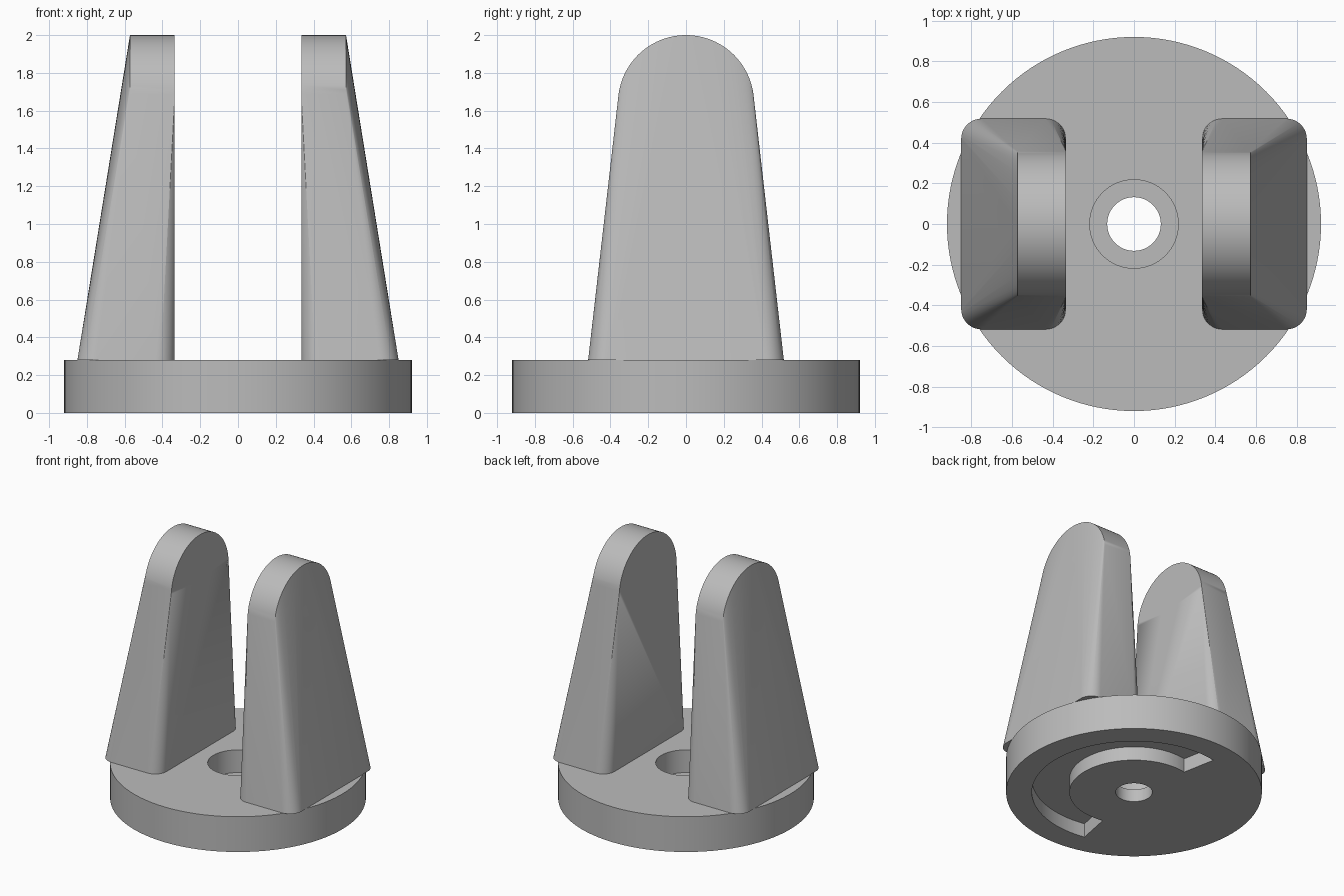
import bpy, bmesh
from math import sin, cos, pi, radians
from mathutils import Matrix, Vector

cube = bpy.data.objects.get("Cube")
if cube:
    bpy.data.objects.remove(cube, do_unlink=True)

grey = bpy.data.materials.new("light grey")
grey.use_nodes = True
grey.diffuse_color = (0.5, 0.5, 0.5, 1)
grey.node_tree.nodes["Principled BSDF"].inputs["Base Color"].default_value = (0.5, 0.5, 0.5, 1)

BASE_TOP = 0.28


def to_object(name, bm):
    bmesh.ops.recalc_face_normals(bm, faces=bm.faces)
    mesh = bpy.data.meshes.new(name)
    bm.to_mesh(mesh)
    bm.free()
    mesh.materials.append(grey)
    obj = bpy.data.objects.new(name, mesh)
    bpy.context.collection.objects.link(obj)
    return obj


def cylinder(name, radius, z0, z1, segments=64, along_x=False):
    bm = bmesh.new()
    bmesh.ops.create_cone(bm, cap_ends=True, segments=segments, radius1=radius, radius2=radius,
                          depth=z1 - z0, matrix=Matrix.Translation((0, 0, (z0 + z1) / 2)))
    if along_x:
        bm.transform(Matrix.Rotation(pi / 2, 4, "Y"))
    return to_object(name, bm)


def cut(obj, *cutters):
    bpy.context.view_layer.objects.active = obj
    for c in cutters:
        mod = obj.modifiers.new("cut", "BOOLEAN")
        mod.operation, mod.solver, mod.object = "DIFFERENCE", "EXACT", c
        bpy.ops.object.modifier_apply(modifier=mod.name)
        bpy.data.objects.remove(c, do_unlink=True)


def smooth(obj):
    bpy.ops.object.select_all(action="DESELECT")
    obj.select_set(True)
    bpy.context.view_layer.objects.active = obj
    bpy.ops.object.shade_smooth_by_angle(angle=radians(30))


def arc_groove(name, r0, r1, half_angle, z0, z1, steps=64):
    # C-shaped channel, open towards -x
    angles = [half_angle * (2 * i / steps - 1) for i in range(steps + 1)]
    ring = [(r1 * cos(a), r1 * sin(a), z0) for a in angles]
    ring += [(r0 * cos(a), r0 * sin(a), z0) for a in reversed(angles)]
    bm = bmesh.new()
    face = bm.faces.new([bm.verts.new(p) for p in ring])
    up = bmesh.ops.extrude_face_region(bm, geom=[face])["geom"]
    bmesh.ops.translate(bm, vec=(0, 0, z1 - z0),
                        verts=[v for v in up if isinstance(v, bmesh.types.BMVert)])
    return to_object(name, bm)


def arm(name, side):
    # Hull between a rounded rectangular foot and a round lug
    inner, foot_outer, lug_outer, half_y, corner = 0.335, 0.85, 0.572, 0.518, 0.1
    lug_z, lug_r = 1.64, 0.36
    points = []
    for cx, cy, start in ((foot_outer - corner, half_y - corner, 0),
                          (inner + corner, half_y - corner, 1),
                          (inner + corner, corner - half_y, 2),
                          (foot_outer - corner, corner - half_y, 3)):
        for i in range(13):
            a = (start + i / 12) * pi / 2
            points.append((cx + corner * cos(a), cy + corner * sin(a), BASE_TOP))
    for x in (inner, lug_outer):
        for i in range(96):
            a = 2 * pi * i / 96
            points.append((x, lug_r * cos(a), lug_z + lug_r * sin(a)))
    bm = bmesh.new()
    verts = [bm.verts.new((side * x, y, z)) for x, y, z in points]
    bmesh.ops.convex_hull(bm, input=verts)
    bmesh.ops.delete(bm, geom=[v for v in bm.verts if not v.link_faces], context="VERTS")
    bmesh.ops.dissolve_limit(bm, angle_limit=radians(0.2), verts=bm.verts, edges=bm.edges)
    obj = to_object(name, bm)
    # Pin hole
    hole = cylinder("pin_hole_cutter", 0.092, -1, 1, 48, along_x=True)
    hole.data.transform(Matrix.Translation((0, 0, lug_z)))
    cut(obj, hole)
    smooth(obj)
    return obj


# Round base with counterbored hole and curved channel underneath
base = cylinder("base_disc", 0.92, 0, BASE_TOP, 128)
cut(base,
    cylinder("counterbore_cutter", 0.218, 0.1, 0.5),
    cylinder("bolt_hole_cutter", 0.132, -0.2, 0.5),
    arc_groove("channel_cutter", 0.465, 0.735, radians(101), -0.1, 0.11))
smooth(base)

# Pair of upright arms
arm("left_arm", 1)
arm("right_arm", -1)
